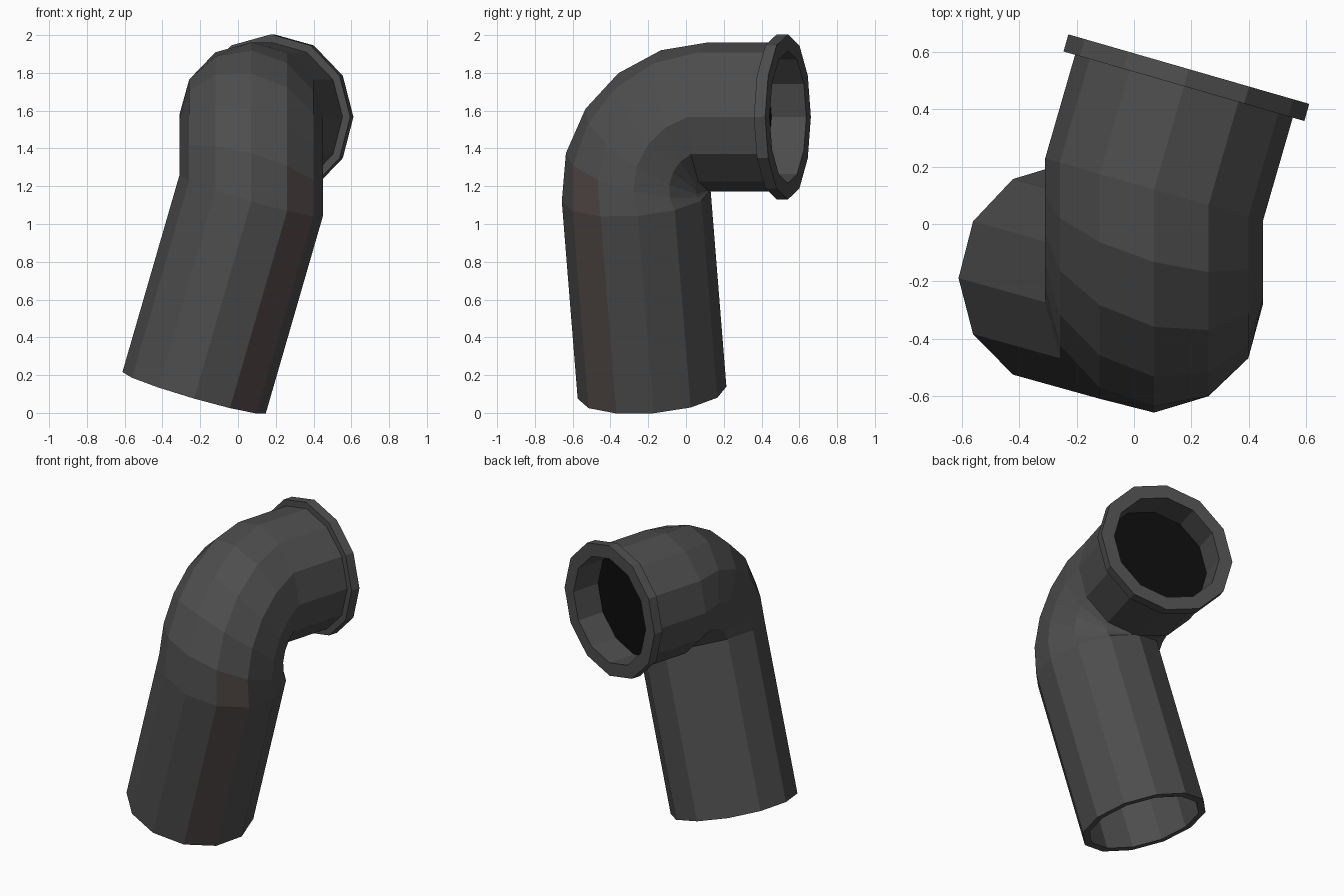
import bpy, math
from mathutils import Vector

if "Cube" in bpy.data.objects:
    bpy.data.objects.remove(bpy.data.objects["Cube"])

SIDES = 12
TILT = math.radians(16.1)            # sideways skew of every cross-section
S, C = math.sin(TILT), math.cos(TILT)
BEND_C = Vector((0.07, 0.12, 1.182))  # bend axis runs along x
BEND_R = 0.385
R_OUT, R_IN, R_COLLAR = 0.395, 0.35, 0.437
A0, A1, STEPS = math.radians(-4.6), math.radians(90), 5


def material(name, rgb):
    m = bpy.data.materials.new(name)
    m.diffuse_color = (*rgb, 1)
    m.use_nodes = True
    m.node_tree.nodes["Principled BSDF"].inputs["Base Color"].default_value = m.diffuse_color
    return m


GREY = material("dark_grey", (0.075, 0.075, 0.075))
RUST = material("rusty_grey", (0.085, 0.068, 0.063))
BLACK = material("black", (0.004, 0.004, 0.004))


def ring(angle, along, radius):
    """12-gon at a bend angle, shifted along the pipe direction there."""
    s, c = math.sin(angle), math.cos(angle)
    out = Vector((0, -c, s))
    n = Vector((S, C * s, C * c))
    side = Vector((C, -S * s, -S * c))
    centre = BEND_C + out * BEND_R + n * along
    pts = []
    for i in range(SIDES):
        a = 2 * math.pi * i / SIDES
        pts.append(centre + (out * math.cos(a) + side * math.sin(a)) * radius)
    return pts


def loft(name, rings, mats, rust_bands=0):
    """Skin a closed loop of rings."""
    verts = [p for r in rings for p in r]
    faces, tint = [], []
    n = len(rings)
    for k in range(n):
        a, b = k * SIDES, (k + 1) % n * SIDES
        for i in range(SIDES):
            j = (i + 1) % SIDES
            faces.append((a + i, b + i, b + j, a + j))
            tint.append(1 if k < rust_bands and i == 1 else 0)
    return add(name, verts, faces, mats, tint)


def add(name, verts, faces, mats, tint=None):
    me = bpy.data.meshes.new(name)
    me.from_pydata(verts, [], faces)
    for m in mats:
        me.materials.append(m)
    for p, t in zip(me.polygons, tint or []):
        p.material_index = t
    ob = bpy.data.objects.new(name, me)
    bpy.context.collection.objects.link(ob)
    # consistent outward normals
    import bmesh
    bm = bmesh.new()
    bm.from_mesh(me)
    bmesh.ops.recalc_face_normals(bm, faces=bm.faces)
    bm.to_mesh(me)
    bm.free()
    return ob


# hollow elbow pipe: lower tube, five-step bend, short upper tube
path = [(A0, -1.09)]
path += [(A0 + (A1 - A0) * i / STEPS, 0) for i in range(STEPS + 1)]
path += [(A1, 0.375)]
outer = [ring(a, d, R_OUT) for a, d in path]
inner = [ring(a, d, R_IN) for a, d in reversed(path)]
loft("elbow_pipe", outer + inner, [GREY, RUST], rust_bands=2)

# collar around the upper mouth
loft("mouth_collar", [ring(A1, 0.375, R_IN), ring(A1, 0.375, R_COLLAR),
                      ring(A1, 0.437, R_COLLAR), ring(A1, 0.437, R_IN)], [GREY])

# black disc inside the mouth, facing out
disc = ring(A1, 0.245, R_IN)
plug = add("mouth_plug", disc, [tuple(range(SIDES))], [BLACK])
if plug.data.polygons[0].normal.y < 0:
    plug.data.flip_normals()
